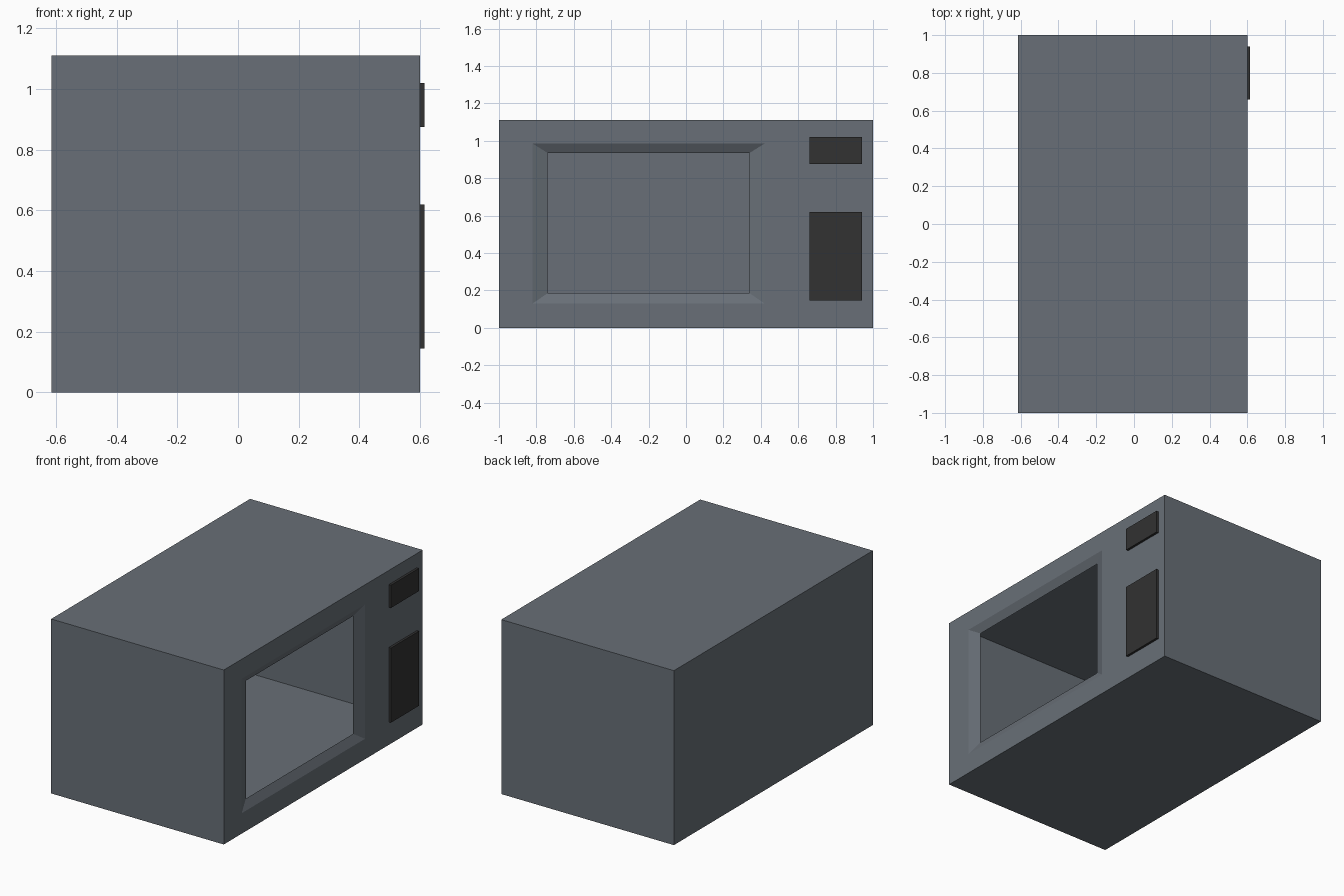
import bpy, bmesh

if "Cube" in bpy.data.objects:
    bpy.data.objects.remove(bpy.data.objects["Cube"])


def material(name, rgb):
    mat = bpy.data.materials.new(name)
    mat.diffuse_color = (*rgb, 1)
    mat.use_nodes = True
    mat.node_tree.nodes["Principled BSDF"].inputs["Base Color"].default_value = mat.diffuse_color
    return mat


def finish(name, bm, mat):
    bmesh.ops.recalc_face_normals(bm, faces=bm.faces)
    mesh = bpy.data.meshes.new(name)
    bm.to_mesh(mesh)
    bm.free()
    mesh.materials.append(mat)
    obj = bpy.data.objects.new(name, mesh)
    bpy.context.collection.objects.link(obj)
    return obj


def ring(bm, x, y0, y1, z0, z1):
    return [bm.verts.new((x, y, z)) for y, z in ((y0, z0), (y1, z0), (y1, z1), (y0, z1))]


def box(name, x0, x1, y0, y1, z0, z1, mat):
    bm = bmesh.new()
    bmesh.ops.create_cube(bm, size=1)
    for v in bm.verts:
        v.co = (x1 if v.co.x > 0 else x0, y1 if v.co.y > 0 else y0, z1 if v.co.z > 0 else z0)
    return finish(name, bm, mat)


grey = material("slate grey", (0.138, 0.159, 0.184))
black = material("charcoal", (0.032, 0.032, 0.032))

# Thin hollow casing: back panel, side walls, door face, sloped window rim, open window
bm = bmesh.new()
rings = [
    ring(bm, -0.615, -1, 1, 0, 1.11),
    ring(bm, 0.60, -1, 1, 0, 1.11),
    ring(bm, 0.60, -0.82, 0.42, 0.13, 0.985),
    ring(bm, 0.573, -0.74, 0.34, 0.185, 0.935),
]
bm.faces.new(rings[0][::-1])
for a, b in zip(rings, rings[1:]):
    for i in range(4):
        j = (i + 1) % 4
        bm.faces.new((a[i], a[j], b[j], b[i]))
finish("casing", bm, grey)

# Control plates on the door side
box("display_panel", 0.60, 0.615, 0.66, 0.94, 0.875, 1.02, black)
box("keypad_panel", 0.60, 0.615, 0.66, 0.94, 0.145, 0.62, black)
